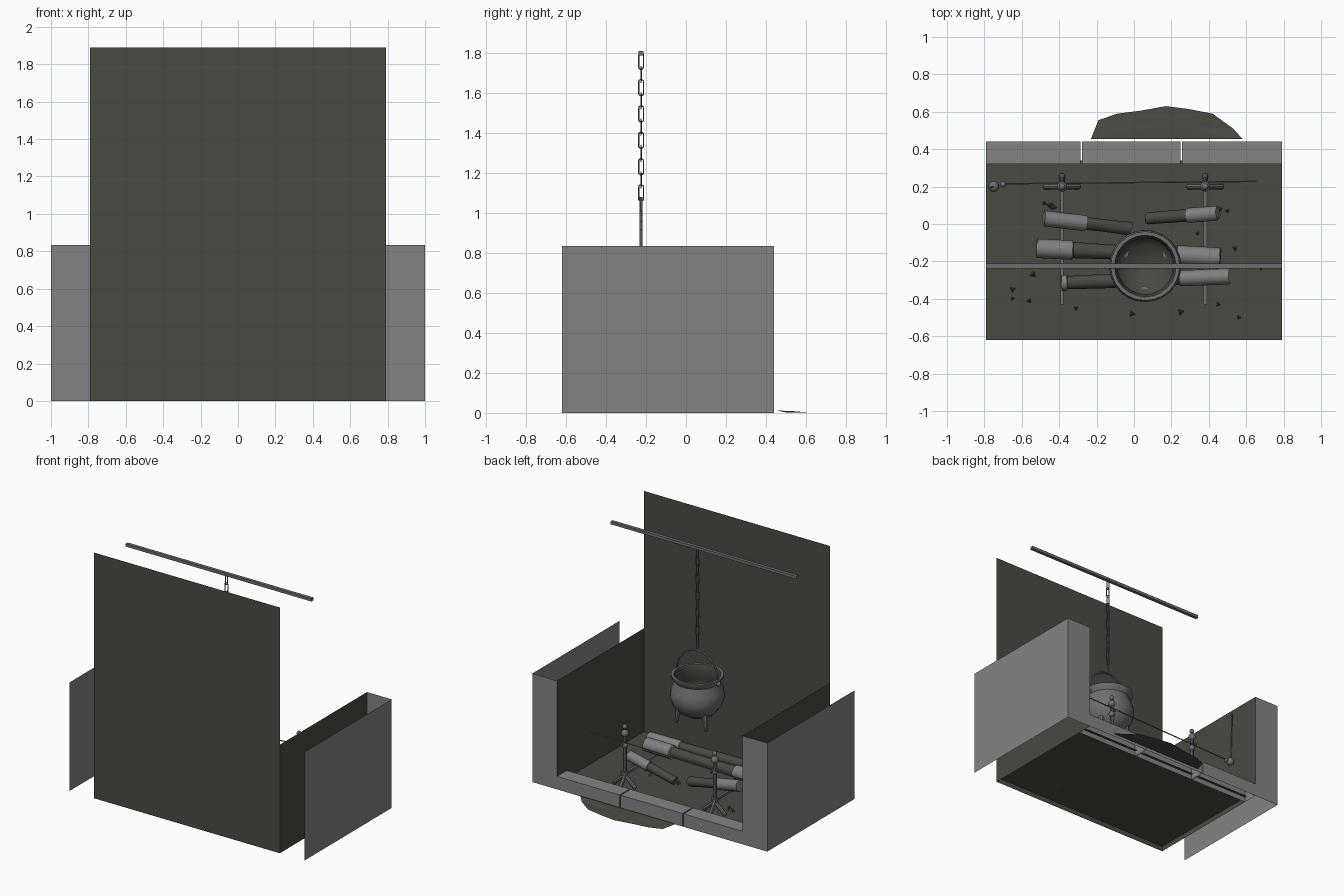
import bpy, bmesh, math, random
from mathutils import Vector, Matrix

if "Cube" in bpy.data.objects:
    bpy.data.objects.remove(bpy.data.objects["Cube"])

random.seed(4)


def mat(name, c):
    m = bpy.data.materials.new(name)
    m.diffuse_color = (*c, 1)
    m.use_nodes = True
    m.node_tree.nodes["Principled BSDF"].inputs["Base Color"].default_value = m.diffuse_color
    return m


STONE = mat("stone", (0.235, 0.23, 0.222))
SOOT = mat("soot", (0.068, 0.068, 0.056))
IRON = mat("iron", (0.16, 0.158, 0.152))
BARK = mat("bark", (0.22, 0.218, 0.21))
CHAR = mat("char", (0.066, 0.066, 0.056))


def finish(name, bm, mats, smooth=False):
    me = bpy.data.meshes.new(name)
    bm.to_mesh(me)
    bm.free()
    for m in mats:
        me.materials.append(m)
    ob = bpy.data.objects.new(name, me)
    bpy.context.collection.objects.link(ob)
    if smooth:
        bpy.context.view_layer.objects.active = ob
        ob.select_set(True)
        bpy.ops.object.shade_smooth_by_angle(angle=math.radians(40))
        ob.select_set(False)
    return ob


def quad(name, pts, m):
    bm = bmesh.new()
    bm.faces.new([bm.verts.new(p) for p in pts])
    return finish(name, bm, [m])


def add_box(bm, x, y, z):
    mid = Vector(((x[0] + x[1]) / 2, (y[0] + y[1]) / 2, (z[0] + z[1]) / 2))
    size = (x[1] - x[0], y[1] - y[0], z[1] - z[0], 1)
    bmesh.ops.create_cube(bm, size=1, matrix=Matrix.Translation(mid) @ Matrix.Diagonal(size))


def add_rod(bm, a, b, r1, r2=None, n=8):
    a, b = Vector(a), Vector(b)
    rot = (b - a).to_track_quat('Z', 'Y').to_matrix().to_4x4()
    bmesh.ops.create_cone(bm, cap_ends=True, segments=n, radius1=r1,
                          radius2=r1 if r2 is None else r2, depth=(b - a).length,
                          matrix=Matrix.Translation((a + b) / 2) @ rot)


def add_ball(bm, p, r):
    bmesh.ops.create_uvsphere(bm, u_segments=10, v_segments=6, radius=r,
                              matrix=Matrix.Translation(p))


def add_lathe(bm, profile, c, n):
    """Revolve (radius, z) points about a vertical axis; returns rows of faces."""
    rings = [[bm.verts.new((c[0] + r * math.cos(2 * math.pi * i / n),
                            c[1] + r * math.sin(2 * math.pi * i / n), z))
              for i in range(n)] for r, z in profile]
    return [[bm.faces.new((p[i], p[(i + 1) % n], q[(i + 1) % n], q[i])) for i in range(n)]
            for p, q in zip(rings, rings[1:])]


# Sheets: tall chimney panel, hearth floor, hollow side walls
X, YF, YB, H = 0.79, -0.62, 0.44, 0.835
quad("chimney_panel", [(-X, YF, 0), (X, YF, 0), (X, YF, 1.89), (-X, YF, 1.89)], SOOT)
quad("hearth_floor", [(-X, YF, .04), (X, YF, .04), (X, .34, .04), (-X, .34, .04)], SOOT)
for s, side in ((-1, "left"), (1, "right")):
    quad(side + "_inner_wall", [(s*X, YF, 0), (s*X, YB, 0), (s*X, YB, H), (s*X, YF, H)], SOOT)
    quad(side + "_outer_wall", [(s, YF, 0), (s, YB, 0), (s, YB, H), (s, YF, H)], STONE)
    quad(side + "_wall_end", [(s*X, YB, 0), (s, YB, 0), (s, YB, H), (s*X, YB, H)], STONE)

# Hearth edge stones, open underneath
for i, (a, b) in enumerate(((-.79, -.287), (-.278, .248), (.257, .79))):
    bm = bmesh.new()
    add_box(bm, (a, b), (.32, .44), (0, .1))
    bmesh.ops.delete(bm, geom=[f for f in bm.faces if f.normal.z < -.5], context='FACES')
    finish(f"edge_stone_{i}", bm, [STONE])

# Ash patch spilled in front of the hearth
bm = bmesh.new()
outline = [(-.23, .455), (.58, .455), (.53, .51), (.42, .59), (.29, .615), (.17, .63),
           (.03, .605), (-.09, .59), (-.19, .555)]
rim = [bm.verts.new((x, y, .012 if y < .46 else .001)) for x, y in outline]
hub = bm.verts.new((.17, .53, .009))
for i, v in enumerate(rim):
    bm.faces.new((v, rim[(i + 1) % len(rim)], hub))
finish("ash_patch", bm, [SOOT])

# Hanging beam
bm = bmesh.new()
add_box(bm, (-X, X), (-.237, -.212), (1.79, 1.812))
finish("hanging_beam", bm, [IRON])

# Cauldron: outer bowl, flared rim, sooty inside
CX, CY = .06, -.225
bm = bmesh.new()
rows = add_lathe(bm, [(.004, .505), (.07, .515), (.13, .55), (.175, .605), (.193, .665),
                      (.186, .72), (.165, .765), (.162, .785), (.185, .82), (.185, .83),
                      (.165, .83), (.15, .785), (.172, .71), (.18, .665), (.16, .61),
                      (.11, .555), (.004, .53)], (CX, CY), 24)
for row in rows[10:]:
    for f in row:
        f.material_index = 1
finish("cauldron", bm, [IRON, SOOT], True)

bm = bmesh.new()
for k in range(3):
    d = Vector((math.cos(.5 + k * 2.094), math.sin(.5 + k * 2.094), 0))
    c = Vector((CX, CY, 0))
    add_rod(bm, c + d * .13 + Vector((0, 0, .57)), c + d * .15 + Vector((0, 0, .45)), .024, .012)
finish("cauldron_legs", bm, [IRON], True)

# Bail handle and hook
bm = bmesh.new()
pts = [(CX - .178 * math.cos(math.pi * i / 12), CY, .82 + .19 * math.sin(math.pi * i / 12))
       for i in range(13)]
for a, b in zip(pts, pts[1:]):
    add_rod(bm, a, b, .008, n=6)
for s in (-1, 1):
    add_ball(bm, (CX + s * .18, CY, .8), .018)
add_rod(bm, (CX, CY, 1.0), (CX, CY, 1.08), .007, n=6)
finish("cauldron_handle", bm, [IRON], True)

# Chain of long links turned alternately
bm = bmesh.new()
z, k = 1.06, 0
while z < 1.76:
    d = Vector((1, 0, 0)) if k % 2 else Vector((0, 1, 0))
    loop = []
    for i in range(8):
        t = 2 * math.pi * (i + .5) / 8
        loop.append(Vector((CX, CY, z + .041)) + d * .013 * math.cos(t)
                    + Vector((0, 0, .012 * math.sin(t) + (.029 if math.sin(t) > 0 else -.029))))
    for i in range(8):
        add_rod(bm, loop[i], loop[(i + 1) % 8], .0035, n=5)
    z, k = z + .066, k + 1
finish("chain", bm, [IRON])

# Andirons: footed upright with knobs, and a log bar running back
for x, side in ((-.385, "left"), (.38, "right")):
    bm = bmesh.new()
    y = .2
    add_rod(bm, (x, y, .1), (x, y, .46), .014)
    for z, r in ((.36, .024), (.45, .028), (.5, .018)):
        add_ball(bm, (x, y, z), r)
    add_rod(bm, (x, y, .13), (x, y, .16), .026)
    for dx, dy in ((-.09, 0), (.09, 0), (0, .06)):
        add_rod(bm, (x, y, .13), (x + dx, y + dy, .05), .015)
    add_rod(bm, (x, y + .02, .38), (x, y + .05, .37), .008)
    add_box(bm, (x - .009, x + .009), (-.43, y), (.13, .15))
    add_box(bm, (x - .009, x + .009), (-.43, -.412), (.04, .14))
    finish(side + "_andiron", bm, [IRON], True)

# Spit rod across the andirons, and a tool standing by the left wall
bm = bmesh.new()
add_rod(bm, (-.71, .215, .37), (.66, .228, .4), .0045, n=6)
add_ball(bm, (-.7, .212, .37), .016)
finish("spit_rod", bm, [IRON], True)
bm = bmesh.new()
add_rod(bm, (-.755, .2, .39), (-.775, .19, .8), .005, n=6)
add_ball(bm, (-.75, .2, .38), .03)
finish("fire_tool", bm, [IRON], True)


def log(name, a, b, r, splits):
    """Knobbly tapered log; bark outside the two split fractions, char between."""
    a, b = Vector(a), Vector(b)
    rot = (b - a).to_track_quat('Z', 'Y')
    n, lo, hi = 10, splits[0], splits[1]
    ts = sorted({0, 1, lo, max(lo - .005, 0), hi, min(hi + .005, 1),
                 lo + (hi - lo) * .33, lo + (hi - lo) * .66})
    bm = bmesh.new()
    rings = []
    for t in ts:
        burnt = lo <= t <= hi
        rr = r * (.8 if burnt else 1) * random.uniform(.94, 1.05)
        rings.append([bm.verts.new(a.lerp(b, t) + rot @ Vector((
            rr * math.cos(2 * math.pi * i / n), rr * math.sin(2 * math.pi * i / n),
            random.uniform(-.006, .006) if t in (0, 1) else 0))) for i in range(n)])
    for j, (p, q) in enumerate(zip(rings, rings[1:])):
        mid = (ts[j] + ts[j + 1]) / 2
        for i in range(n):
            f = bm.faces.new((p[i], p[(i + 1) % n], q[(i + 1) % n], q[i]))
            f.material_index = int(lo < mid < hi)
    bm.faces.new(rings[0][::-1]).material_index = int(lo == 0)
    bm.faces.new(rings[-1]).material_index = int(hi == 1)
    finish(name, bm, [BARK, CHAR], True)


# Logs, charred where the fire burned
log("log_front_left", (-.48, .03, .21), (-.02, -.025, .1), .044, (.49, 1))
log("log_front_right", (.07, .03, .1), (.45, .058, .21), .04, (0, .56))
log("log_long_middle", (-.52, -.13, .215), (.46, -.178, .2), .052, (.2, .76))
log("log_long_back", (-.39, -.315, .19), (.51, -.28, .2), .045, (.04, .7))

# Scattered embers
bm = bmesh.new()
spots = [(-.65, -.35), (-.65, -.4), (-.56, -.41), (-.31, -.45), (-.01, -.48), (.25, -.47),
         (.45, -.43), (.56, -.5), (.54, -.13), (.68, -.23), (.34, -.05), (.5, .07),
         (.46, .08), (-.48, .11), (-.45, .1), (-.43, .09), (-.54, -.27), (.1, -.05)]
for x, y in spots:
    r = random.uniform(.012, .02)
    bmesh.ops.create_cone(bm, cap_ends=True, segments=3, radius1=r, radius2=0, depth=r * 1.4,
                          matrix=Matrix.Translation((x, y, .04 + r * .7))
                          @ Matrix.Rotation(random.uniform(0, 6), 4, 'Z'))
finish("embers", bm, [CHAR])
